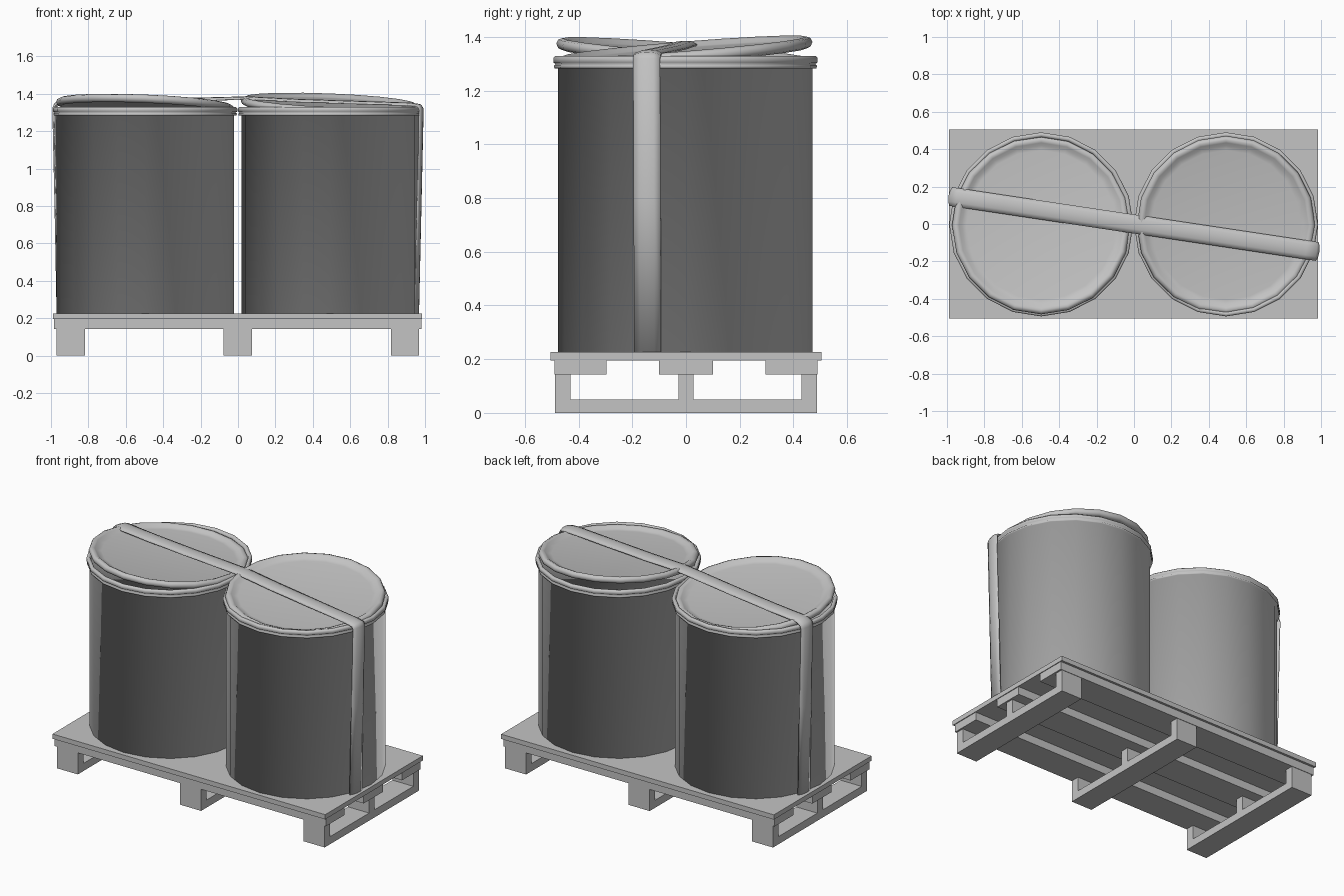
import bpy, bmesh, math
from mathutils import Vector

if "Cube" in bpy.data.objects:
    bpy.data.objects.remove(bpy.data.objects["Cube"])

grey = bpy.data.materials.new("light_grey")
grey.diffuse_color = (0.55, 0.55, 0.55, 1)
grey.use_nodes = True
grey.node_tree.nodes["Principled BSDF"].inputs["Base Color"].default_value = grey.diffuse_color


def finish(name, bm, smooth=False):
    bmesh.ops.recalc_face_normals(bm, faces=bm.faces)
    for f in bm.faces:
        f.smooth = smooth
    me = bpy.data.meshes.new(name)
    bm.to_mesh(me)
    bm.free()
    me.materials.append(grey)
    ob = bpy.data.objects.new(name, me)
    bpy.context.collection.objects.link(ob)
    return ob


def box(name, x, y, z):
    bm = bmesh.new()
    bmesh.ops.create_cube(bm, size=1)
    for v in bm.verts:
        v.co = Vector([lo + (c + 0.5) * (hi - lo) for c, (lo, hi) in zip(v.co, (x, y, z))])
    return finish(name, bm)


def lathe(name, profile, center, slope=(0, 0), sides=20):
    """Revolve (radius, z) points, cap both ends, optionally tip the result."""
    bm = bmesh.new()
    rings = []
    for r, z in profile:
        ring = []
        for i in range(sides):
            a = 2 * math.pi * i / sides
            x, y = r * math.cos(a), r * math.sin(a)
            ring.append(bm.verts.new((x + center[0], y + center[1],
                                      z + center[2] + slope[0] * x + slope[1] * y)))
        rings.append(ring)
    for a, b in zip(rings, rings[1:]):
        for i in range(sides):
            j = (i + 1) % sides
            bm.faces.new((a[i], a[j], b[j], b[i]))
    bm.faces.new(rings[0])
    bm.faces.new(rings[-1])
    return finish(name, bm, True)


# Pallet deck and the three long boards under it
box("pallet_deck", (-0.99, 0.985), (-0.505, 0.505), (0.195, 0.226))
for i, (y0, y1) in enumerate(((-0.49, -0.297), (-0.1, 0.1), (0.297, 0.49))):
    box(f"pallet_board_{i}", (-0.985, 0.98), (y0, y1), (0.143, 0.195))

# Pallet feet: comb-shaped side profile extruded along x
comb = [(-0.487, 0), (0.487, 0), (0.487, 0.143), (0.43, 0.143), (0.43, 0.05),
        (0.028, 0.05), (0.028, 0.143), (-0.028, 0.143), (-0.028, 0.05),
        (-0.43, 0.05), (-0.43, 0.143), (-0.487, 0.143)]
for i, xc in enumerate((-0.895, -0.002, 0.893)):
    bm = bmesh.new()
    face = bm.faces.new([bm.verts.new((xc - 0.076, y, z)) for y, z in comb])
    ext = bmesh.ops.extrude_face_region(bm, geom=[face], use_keep_orig=True)
    for g in ext["geom"]:
        if isinstance(g, bmesh.types.BMVert):
            g.co.x += 0.152
    finish(f"pallet_foot_{i}", bm)

# Barrels with a double-ridged rim, and loose tipped lids
barrel = [(0.474, 0.226), (0.474, 1.283), (0.488, 1.283), (0.49, 1.293),
          (0.483, 1.299), (0.492, 1.305), (0.492, 1.322), (0.485, 1.329),
          (0.472, 1.329), (0.466, 1.315), (0.464, 1.275)]
lid = [(0.40, 0.0), (0.425, 0.004), (0.440, 0.016), (0.455, 0.022), (0.470, 0.016),
       (0.477, 0.0), (0.470, -0.016), (0.455, -0.022), (0.435, -0.016), (0.40, -0.014)]
for side, x, z, slope in (("left", -0.496, 1.337, (-0.04, -0.08)),
                          ("right", 0.492, 1.343, (-0.04, 0.08))):
    lathe(f"{side}_barrel", barrel, (x, -0.002, 0))
    lathe(f"{side}_lid", lid, (x, -0.006, z), slope)

# Strap: domed cross-section swept up, over both lids and down again
path = [(-0.957, 0.226), (-0.968, 0.8), (-0.98, 1.32), (-0.972, 1.342), (-0.94, 1.357),
        (-0.7, 1.357), (-0.4, 1.362), (-0.15, 1.369), (0.05, 1.374), (0.3, 1.361),
        (0.6, 1.351), (0.92, 1.341), (0.97, 1.334), (0.98, 1.318), (0.968, 0.8), (0.955, 0.226)]
section = [(-0.05, -0.006), (-0.05, 0.0), (-0.027, 0.009), (0, 0.012),
           (0.027, 0.009), (0.05, 0.0), (0.05, -0.006)]
bm = bmesh.new()
rows = []
for i, p in enumerate(path):
    p = Vector(p)
    before = Vector(path[max(i - 1, 0)])
    after = Vector(path[min(i + 1, len(path) - 1)])
    if 0 < i < len(path) - 1:
        t = ((p - before).normalized() + (after - p).normalized()).normalized()
    else:
        t = (after - before).normalized()
    row = []
    for w, h in section:
        s = p.x - t.y * h
        row.append(bm.verts.new((s + 0.15 * w, -0.15 * s + w, max(p.y + t.x * h, 0.226))))
    rows.append(row)
n = len(section)
for a, b in zip(rows, rows[1:]):
    for i in range(n):
        j = (i + 1) % n
        bm.faces.new((a[i], a[j], b[j], b[i]))
bm.faces.new(rows[0])
bm.faces.new(rows[-1])
finish("strap", bm, True)
